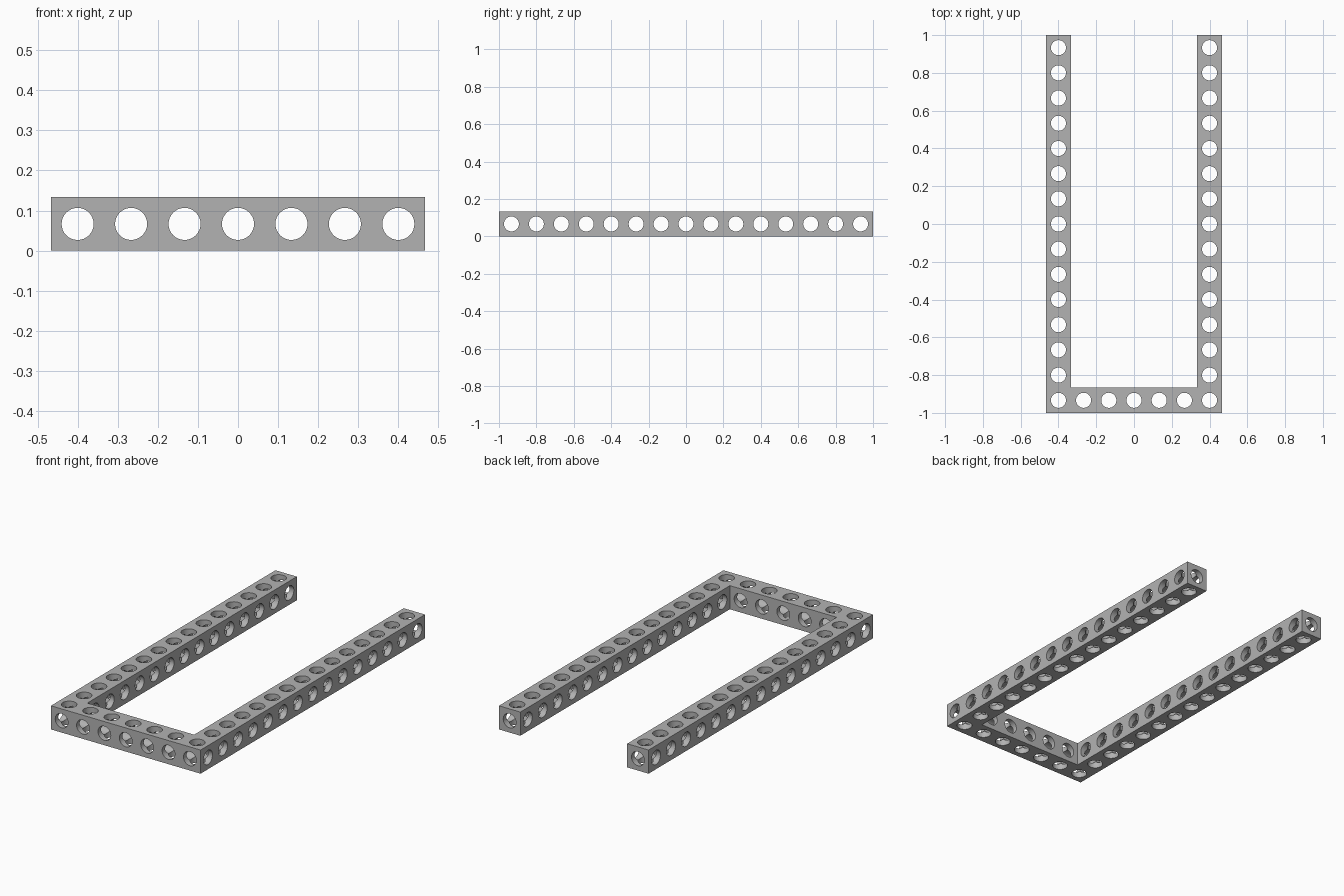
import bpy
import bmesh
from math import cos, sin, pi
from mathutils import Vector

cube = bpy.data.objects.get("Cube")
if cube:
    bpy.data.objects.remove(cube, do_unlink=True)

LENGTH, WIDTH = 15, 7      # frame size in grid cells
CELL = 2 / LENGTH
HALF = CELL / 2
BORE = 0.04                # hole radius
SEGMENTS = 32              # a multiple of 8, so cell corners fall on a spoke

grey = bpy.data.materials.new("plain grey")
grey.use_nodes = True
colour = (0.45, 0.45, 0.45, 1)
grey.diffuse_color = colour
grey.node_tree.nodes["Principled BSDF"].inputs["Base Color"].default_value = colour

# Grid cells of each beam: two long arms joined by a crossbar at the front
parts = {
    "right_arm": [(0, j) for j in range(LENGTH)],
    "left_arm": [(WIDTH - 1, j) for j in range(LENGTH)],
    "front_crossbar": [(i, 0) for i in range(1, WIDTH - 1)],
}
occupied = {cell for cells in parts.values() for cell in cells}


def add_side(bm, centre, axis, sign, outer):
    """Half a bore from the crossing in the cell to one side, plus the drilled face."""
    n = Vector((0, 0, 0))
    n[axis] = sign
    u = Vector((0, 0, 0))
    u[(axis + 1) % 3] = 1
    v = n.cross(u)
    rings = []
    for k in range(SEGMENTS):
        a = 2 * pi * k / SEGMENTS
        spoke = u * cos(a) + v * sin(a)
        reach = max(abs(cos(a)), abs(sin(a)))
        points = [spoke * BORE + n * BORE * reach,   # where the bores cross
                  spoke * BORE + n * HALF]           # rim of the hole
        if outer:
            points.append(spoke * HALF / reach + n * HALF)
        rings.append([bm.verts.new(centre + p) for p in points])
    for k, ring in enumerate(rings):
        following = rings[(k + 1) % SEGMENTS]
        for a, b in zip(range(len(ring) - 1), range(1, len(ring))):
            bm.faces.new((ring[a], ring[b], following[b], following[a]))


def make_beam(name, cells):
    bm = bmesh.new()
    for i, j in cells:
        centre = Vector(((i - (WIDTH - 1) / 2) * CELL,
                         (j - (LENGTH - 1) / 2) * CELL, HALF))
        for axis in range(3):
            for sign in (-1, 1):
                neighbour = [i, j, 0]
                neighbour[axis] += sign
                outer = axis == 2 or tuple(neighbour[:2]) not in occupied
                add_side(bm, centre, axis, sign, outer)
    bmesh.ops.remove_doubles(bm, verts=bm.verts, dist=0.0001)
    # Wind every face outwards: rings run anticlockwise about the side's normal
    bm.normal_update()
    for f in bm.faces:
        f.normal_update()
    mesh = bpy.data.meshes.new(name)
    bm.to_mesh(mesh)
    bm.free()
    mesh.materials.append(grey)
    beam = bpy.data.objects.new(name, mesh)
    bpy.context.collection.objects.link(beam)
    return beam


# Smooth bores with crisp rims
bpy.ops.object.select_all(action="DESELECT")
for name, cells in parts.items():
    beam = make_beam(name, cells)
    beam.select_set(True)
    bpy.context.view_layer.objects.active = beam
bpy.ops.object.shade_smooth_by_angle(angle=pi / 6)
